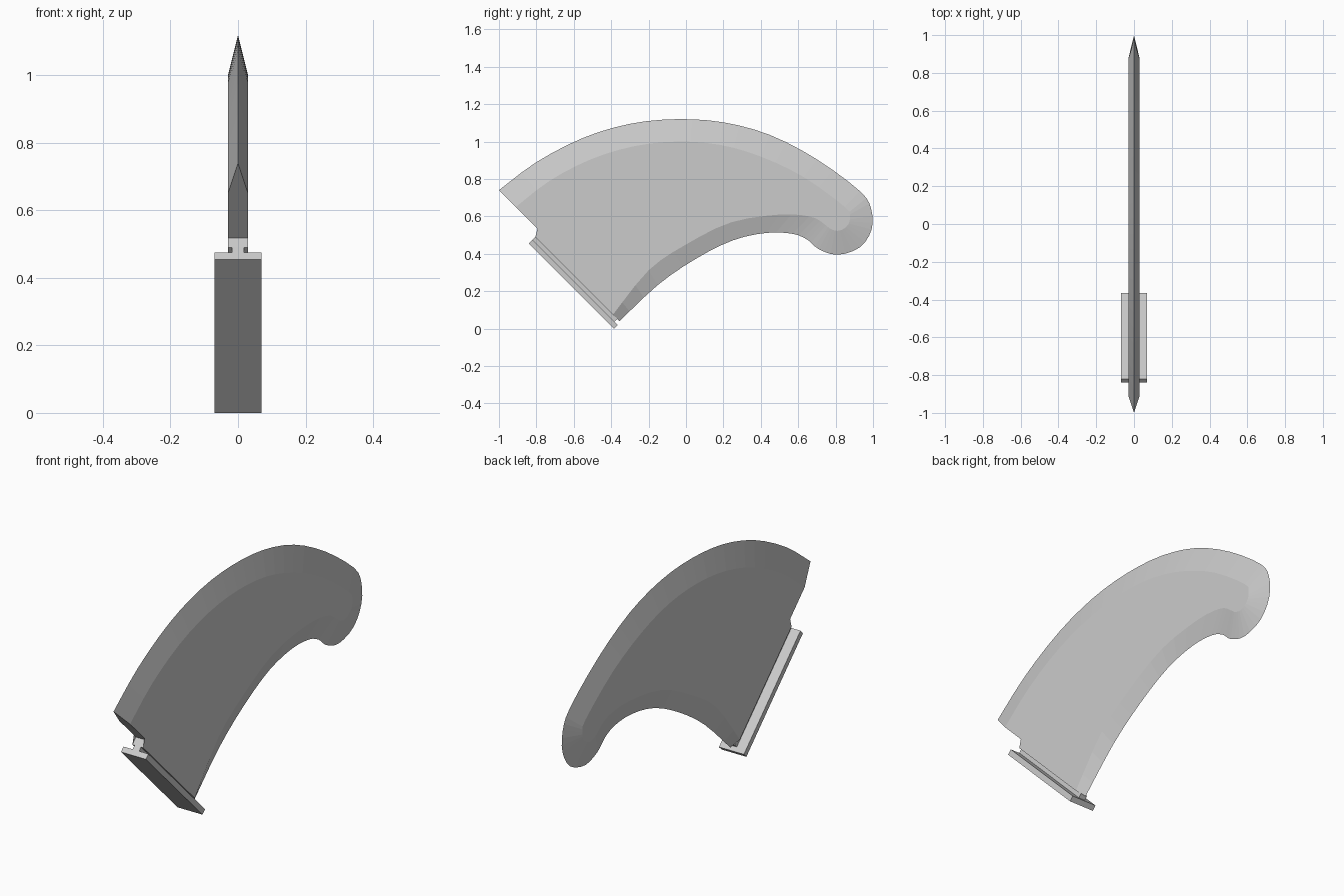
import bpy, bmesh

if "Cube" in bpy.data.objects:
    bpy.data.objects.remove(bpy.data.objects["Cube"])

T = 0.03  # half thickness of the blade

# Paired stations round the blade: sharp edge (y, z), inner bevel line (y, z)
STATIONS = [
    (-1, .74, -.91, .65), (-.8, .89, -.73, .79), (-.55, 1.02, -.51, .905),
    (-.3, 1.095, -.28, .975), (-.05, 1.12, -.05, 1.0), (.2, 1.103, .18, .983),
    (.45, 1.035, .40, .92), (.7, .905, .63, .81), (.93, .735, .85, .65),
    (.99, .64, .875, .598), (.992, .53, .87, .562), (.93, .435, .845, .535),
    (.81, .395, .81, .523), (.71, .425, .77, .535), (.65, .475, .735, .565),
    (.57, .507, .66, .60), (.43, .512, .50, .61), (.25, .472, .24, .568),
    (.05, .372, .0, .45), (-.15, .234, -.2, .312), (-.355, .04, -.39, .075)]


def smooth_path(pts, steps):
    """Catmull-Rom interpolation of all coordinates together."""
    out = []
    for i in range(len(pts) - 1):
        p0, p1, p2 = pts[max(i - 1, 0)], pts[i], pts[i + 1]
        p3 = pts[min(i + 2, len(pts) - 1)]
        for s in range(steps):
            t = s / steps
            out.append(tuple(
                b + .5 * t * (c - a + t * (2*a - 5*b + 4*c - d + t * (3*(b - c) + d - a)))
                for a, b, c, d in zip(p0, p1, p2, p3)))
    return out + [pts[-1]]


def finish(name, bm):
    bmesh.ops.recalc_face_normals(bm, faces=bm.faces)
    mesh = bpy.data.meshes.new(name)
    bm.to_mesh(mesh)
    bm.free()
    ob = bpy.data.objects.new(name, mesh)
    bpy.context.collection.objects.link(ob)
    return ob


# Blade: flat cheeks with a bevel to a sharp centre edge
path = smooth_path(STATIONS, 3)
bm = bmesh.new()
ridge = [bm.verts.new((0, p[0], p[1])) for p in path]
tab = [(-.805, .49), (-.778, .518)]
sides = []
for x in (T, -T):
    inner = [bm.verts.new((x, p[2], p[3])) for p in path]
    foot = [bm.verts.new((x, y, z)) for y, z in tab]
    cheek = bm.faces.new(inner + foot)
    for i in range(len(path) - 1):
        bm.faces.new((ridge[i], ridge[i + 1], inner[i + 1], inner[i]))
    sides.append((inner, foot))
(ia, fa), (ib, fb) = sides
bm.faces.new((ridge[0], ia[0], fa[1], fb[1], ib[0]))      # rear end
bm.faces.new((fa[1], fa[0], fb[0], fb[1]))                # step above the tab
bm.faces.new((fa[0], ia[-1], ridge[-1], ib[-1], fb[0]))   # root
bmesh.ops.triangulate(bm, faces=[f for f in bm.faces if len(f.verts) > 5])
blade = finish("fin_blade", bm)
blade.data.update()


def root_bar(name, half_width, low, high, start, end):
    """Box along the 45 degree root: low/high are y+z, start/end are y-z."""
    bm = bmesh.new()
    bmesh.ops.create_cube(bm, size=1)
    for v in bm.verts:
        a = high if v.co.z > 0 else low
        d = end if v.co.y > 0 else start
        v.co = (2 * half_width * v.co.x, (a + d) / 2, (a - d) / 2)
    return finish(name, bm)


# Mounting tee at the root
root_bar("mount_neck", .018, -.347, -.312, -1.295, -.42)
root_bar("mount_flange", .07, -.385, -.345, -1.295, -.385)
